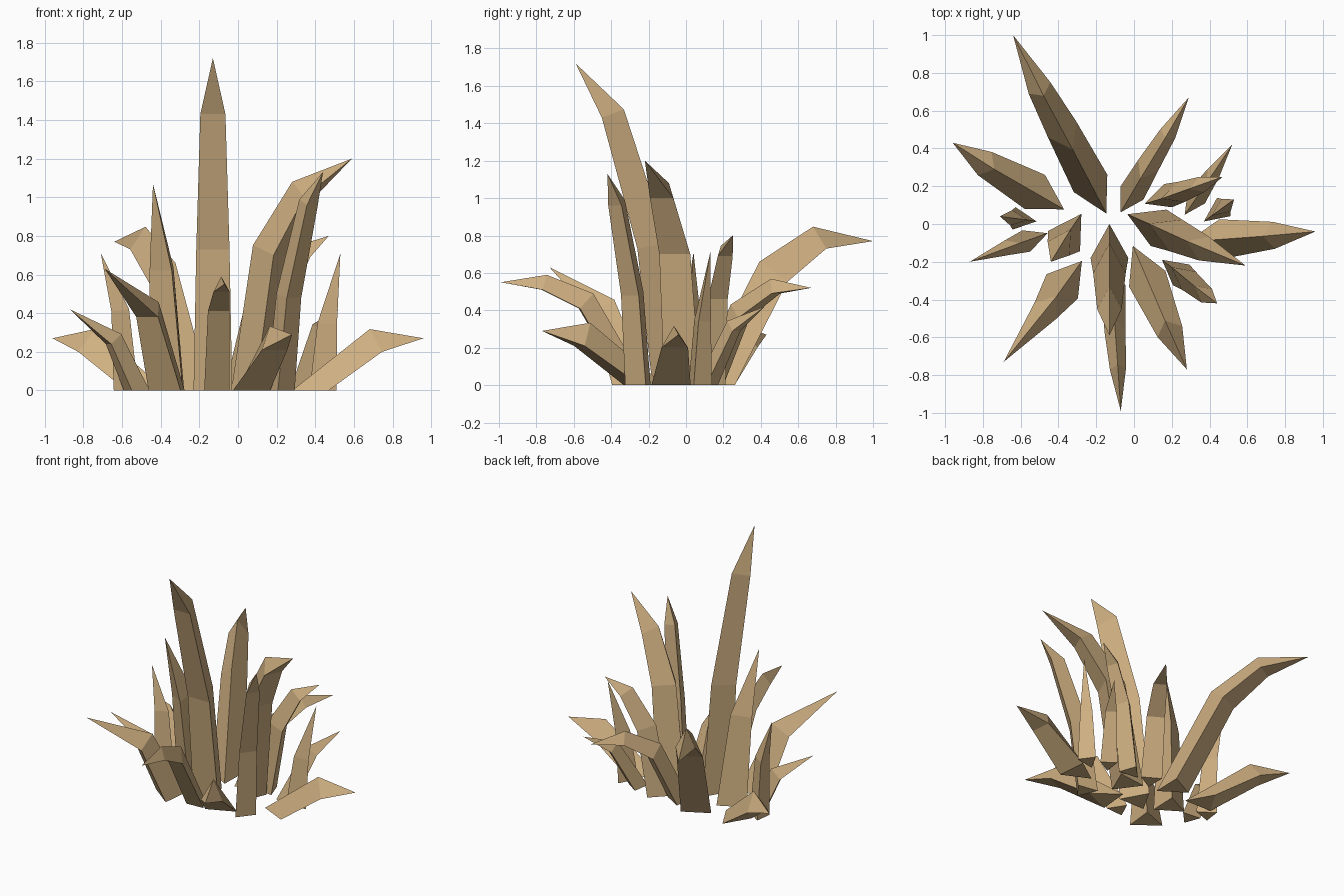
import bpy, bmesh
from mathutils import Vector

if "Cube" in bpy.data.objects:
    bpy.data.objects.remove(bpy.data.objects["Cube"])

mat = bpy.data.materials.new("dry_leaf")
mat.diffuse_color = (0.62, 0.43, 0.22, 1)
mat.use_nodes = True
mat.node_tree.nodes["Principled BSDF"].inputs["Base Color"].default_value = mat.diffuse_color


def blade(name, width, depth, *path):
    """Three-sided leaf: flat outer face following path, ridge on the inner side."""
    pts = [Vector(p) for p in path]
    out = pts[-1] - pts[0]
    out.z = 0
    out.normalize()
    side = Vector((-out.y, out.x, 0))
    bm = bmesh.new()
    rings = []
    n = len(pts) - 1
    for i, p in enumerate(pts[:-1]):
        if i == 0:
            inner, w, d = -out, width, depth
        else:
            t = (p - pts[i - 1]).normalized() + (pts[i + 1] - p).normalized()
            inner = side.cross(t).normalized()
            if inner.dot(out) > 0:
                inner = -inner
            k = (0.86, 0.65)[i - 1] if n == 3 else 0.68
            w, d = width * k, depth * (k + 0.05)
        rings.append([bm.verts.new(v) for v in
                      (p - side * w / 2, p + side * w / 2, p + inner * d)])
    tip = bm.verts.new(pts[-1])
    bm.faces.new(rings[0])
    for a, b in zip(rings, rings[1:]):
        for j in range(3):
            k = (j + 1) % 3
            bm.faces.new((a[j], a[k], b[k], b[j]))
    for j in range(3):
        bm.faces.new((rings[-1][j], rings[-1][(j + 1) % 3], tip))
    bmesh.ops.recalc_face_normals(bm, faces=bm.faces)
    me = bpy.data.meshes.new(name)
    bm.to_mesh(me)
    bm.free()
    me.materials.append(mat)
    bpy.context.collection.objects.link(bpy.data.objects.new(name, me))


# Tall central leaves
blade("leaf_tallest", .20, .18, (-.13, -.18, 0), (-.13, -.26, .73), (-.13, -.45, 1.43), (-.13, -.59, 1.72))
blade("leaf_tall_right", .21, .18, (.13, -.02, 0), (.22, -.06, .70), (.37, -.13, 1.0), (.59, -.22, 1.2))
blade("leaf_tall_front_right", .14, .13, (.25, -.27, 0), (.29, -.30, .48), (.385, -.38, .96), (.44, -.42, 1.13))
blade("leaf_tall_left", .20, .17, (-.37, -.09, 0), (-.40, -.13, .62), (-.44, -.20, 1.07))

# Arching leaves around the back
blade("leaf_back_left", .20, .18, (-.23, .215, 0), (-.38, .50, .55), (-.50, .72, .73), (-.64, 1.0, .77))
blade("leaf_back", .14, .12, (-.01, .165, 0), (.075, .31, .36), (.18, .48, .49), (.29, .67, .52))
blade("leaf_back_right", .11, .11, (.33, .14, 0), (.42, .27, .29), (.52, .42, .42))
blade("leaf_right_arch", .13, .13, (.18, .15, 0), (.25, .17, .46), (.36, .21, .69), (.47, .25, .80))

# Low spreading leaves
blade("leaf_low_left", .21, .18, (-.525, .17, 0), (-.79, .32, .20), (-.96, .43, .27))
blade("leaf_low_right", .21, .18, (.46, -.08, 0), (.74, -.06, .20), (.96, -.04, .27))
blade("leaf_low_front", .21, .19, (.07, -.29, 0), (.19, -.57, .21), (.28, -.77, .29))

# Arching leaves in front
blade("leaf_front", .13, .12, (-.11, -.33, 0), (-.10, -.57, .41), (-.085, -.77, .51), (-.07, -.99, .55))
blade("leaf_front_left", .21, .17, (-.38, -.33, 0), (-.47, -.46, .38), (-.69, -.73, .63))

# Short outer leaves
blade("leaf_short_left", .12, .12, (-.57, -.09, 0), (-.67, -.125, .24), (-.87, -.20, .42))
blade("leaf_short_far_left", .12, .12, (-.635, .03, 0), (-.65, .033, .41), (-.71, .04, .71))
blade("leaf_short_right", .12, .13, (.475, .09, 0), (.488, .10, .34), (.53, .13, .71))
